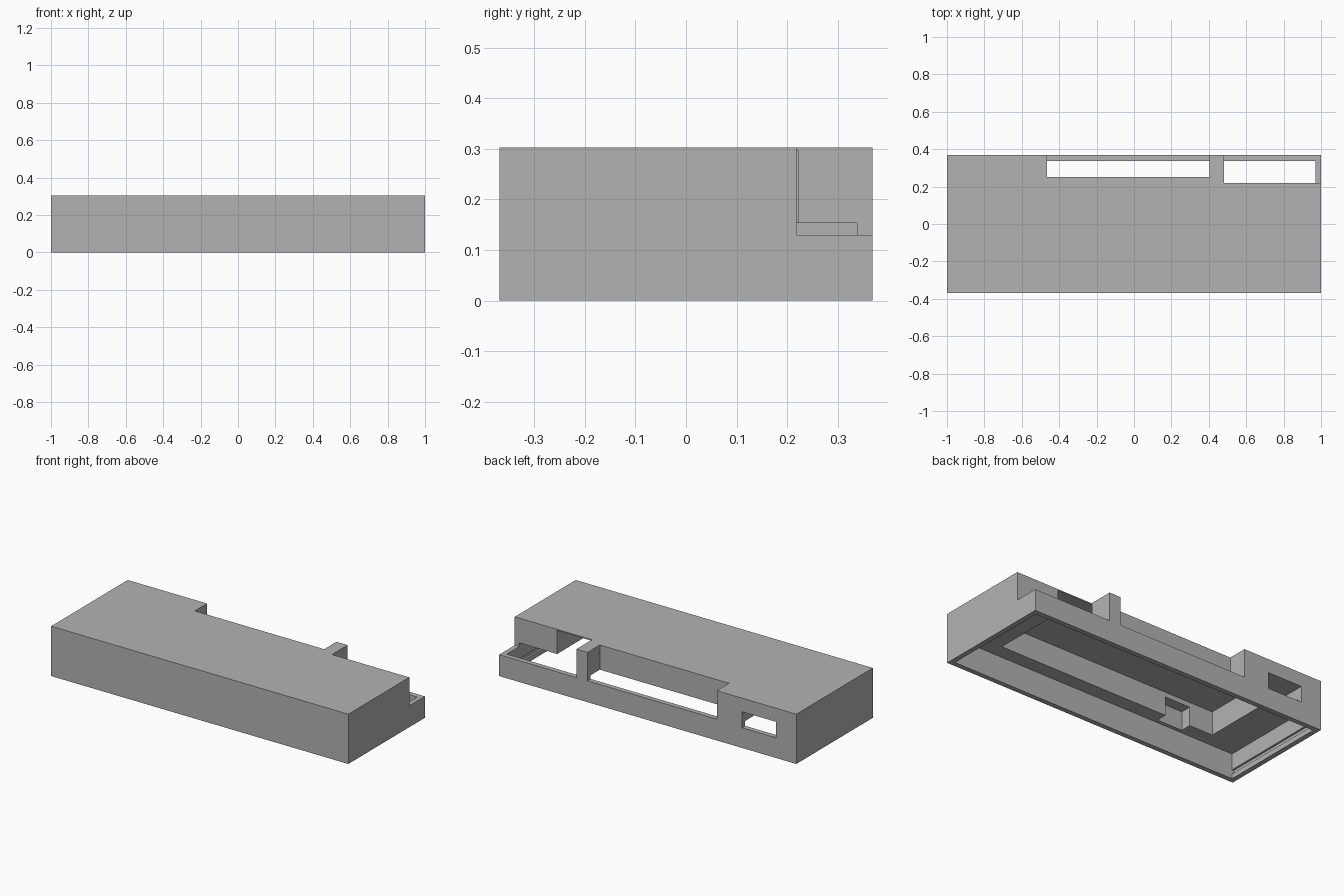
import bpy
import bmesh
from mathutils import Vector

if "Cube" in bpy.data.objects:
    bpy.data.objects.remove(bpy.data.objects["Cube"], do_unlink=True)

grey = bpy.data.materials.new("plain grey")
grey.use_nodes = True
grey.diffuse_color = (0.45, 0.45, 0.45, 1)
grey.node_tree.nodes["Principled BSDF"].inputs["Base Color"].default_value = grey.diffuse_color


def box(name, x, y, z):
    """Box from (low, high) pairs on each axis."""
    bm = bmesh.new()
    bmesh.ops.create_cube(bm, size=1)
    for v in bm.verts:
        v.co = Vector([r[0] if c < 0 else r[1] for c, r in zip(v.co, (x, y, z))])
    mesh = bpy.data.meshes.new(name)
    bm.to_mesh(mesh)
    bm.free()
    mesh.materials.append(grey)
    obj = bpy.data.objects.new(name, mesh)
    bpy.context.collection.objects.link(obj)
    return obj


W, D, H = 1.0, 0.368, 0.303   # half width, half depth, height
WALL = 0.03
CEILING = 0.153
LEDGE = 0.13
OUT = 0.1                     # cutter overshoot
ix, iy = W - WALL, D - WALL

case = box("case_shell", (-W, W), (-D, D), (0, H))

cuts = {
    # main cavity, open underneath
    "cavity": ((-ix, ix), (-iy, iy), (-OUT, CEILING)),
    # deep recess above the cavity, with a thin roof
    "recess": ((-0.758, 0.715), (-0.25, 0.222), (0.1, 0.296)),
    # small pocket in front of the recess
    "front_pocket": ((-0.6, -0.43), (-0.316, -0.2), (0.1, 0.267)),
    # openings along the back edge
    "back_notch": ((-0.465, 0.405), (0.25, D + OUT), (LEDGE, H + OUT)),
    "corner_notch": ((0.48, W + OUT), (0.218, D + OUT), (LEDGE, H + OUT)),
    # small port through the back wall
    "port": ((-0.863, -0.635), (0.235, D + OUT), (0.123, 0.22)),
    # lid grooves across the end walls
    "left_groove": ((0.9, ix + 0.012), (-iy + 0.001, iy - 0.001), (0.03, 0.055)),
    "right_groove": ((-ix - 0.012, -0.9), (-iy + 0.001, iy - 0.001), (0.03, 0.055)),
}

for name, ranges in cuts.items():
    cutter = box(name + "_cutter", *ranges)
    cutter.hide_render = True
    mod = case.modifiers.new(name, 'BOOLEAN')
    mod.operation = 'DIFFERENCE'
    mod.solver = 'EXACT'
    mod.object = cutter
    bpy.context.view_layer.objects.active = case
    bpy.ops.object.modifier_apply(modifier=name)
    bpy.data.objects.remove(cutter, do_unlink=True)
